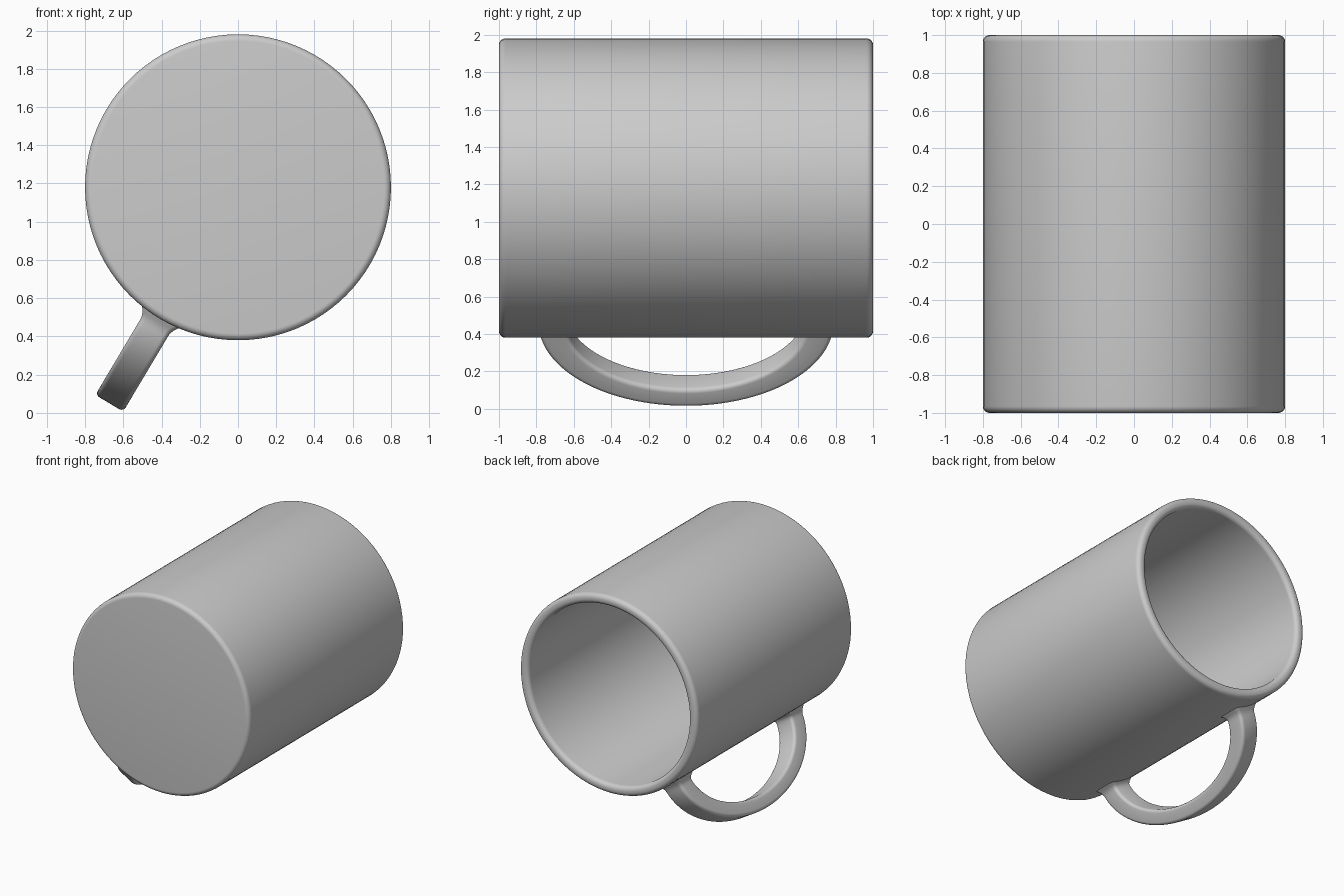
import bpy, bmesh
from math import sin, cos, radians, pi
from mathutils import Vector

cube = bpy.data.objects.get("Cube")
if cube:
    bpy.data.objects.remove(cube, do_unlink=True)

AXIS_Z = 1.18            # height of the mug's axis
RADIUS = 0.8
TILT = radians(30.8)     # handle's lean from straight down

clay = bpy.data.materials.new("grey_ceramic")
clay.use_nodes = True
clay.diffuse_color = (0.6, 0.6, 0.6, 1)
clay.node_tree.nodes["Principled BSDF"].inputs["Base Color"].default_value = (0.6, 0.6, 0.6, 1)


def finish(name, bm):
    bmesh.ops.recalc_face_normals(bm, faces=bm.faces)
    mesh = bpy.data.meshes.new(name)
    bm.to_mesh(mesh)
    bm.free()
    mesh.materials.append(clay)
    obj = bpy.data.objects.new(name, mesh)
    bpy.context.collection.objects.link(obj)
    bpy.ops.object.select_all(action='DESELECT')
    obj.select_set(True)
    bpy.context.view_layer.objects.active = obj
    bpy.ops.object.shade_smooth_by_angle(angle=radians(35))
    return obj


def rounded(center, radius, start, steps=6):
    """Quarter-circle of points, turning counter-clockwise from start."""
    return [(center[0] + radius * cos(start + pi / 2 * i / steps),
             center[1] + radius * sin(start + pi / 2 * i / steps))
            for i in range(steps + 1)]


# Mug body: hollow cup profile (radius, y) turned about the y axis
edge, inner, floor = 0.035, 0.72, -0.92
profile = [(0, -1)]
profile += rounded((RADIUS - edge, -1 + edge), edge, -pi / 2)
profile += rounded((RADIUS - edge, 1 - edge), edge, 0)
profile += rounded((inner + edge, 1 - edge), edge, pi / 2)
profile += rounded((inner - edge, floor + edge), edge, -pi / 2)[::-1]
profile += [(0, floor)]

bm = bmesh.new()
verts = [bm.verts.new((r, y, AXIS_Z)) for r, y in profile]
edges = [bm.edges.new(pair) for pair in zip(verts, verts[1:])]
bmesh.ops.spin(bm, geom=verts + edges, cent=(0, 0, AXIS_Z), axis=(0, 1, 0),
               angle=2 * pi, steps=96)
bmesh.ops.remove_doubles(bm, verts=bm.verts, dist=0.0005)
finish("mug_body", bm)

# Handle: rounded bar swept along a half ellipse, flared where it meets the body
out_dir = Vector((-sin(TILT), 0, -cos(TILT)))
side_dir = Vector((cos(TILT), 0, -sin(TILT)))
along = Vector((0, 1, 0))
origin = Vector((0, 0, AXIS_Z))


def arc_point(half_length, reach, a):
    return origin + out_dir * (RADIUS + reach * sin(a)) + along * half_length * cos(a)


def bar_section(half_a, half_b, r=0.025):
    points = []
    for i, (sa, sb) in enumerate([(1, 1), (-1, 1), (-1, -1), (1, -1)]):
        points += rounded((sa * (half_a - r), sb * (half_b - r)), r, i * pi / 2, 5)
    return points


bm = bmesh.new()
rings, STEPS = [], 96
for i in range(STEPS + 1):
    a = radians(-8 + 196 * i / STEPS)
    outer = arc_point(0.789, 0.515, a)
    inside = arc_point(0.64, 0.404, a)
    middle, half = (outer + inside) / 2, (outer - inside) / 2
    height = (middle - origin).dot(out_dir)
    flare = 0.03 * min(1, max(0, (0.85 - height) / 0.06)) ** 2
    rings.append([bm.verts.new(middle + half.normalized() * u + side_dir * v)
                  for u, v in bar_section(half.length + flare, 0.085 + flare)])
for r0, r1 in zip(rings, rings[1:]):
    for k in range(len(r0)):
        n = (k + 1) % len(r0)
        bm.faces.new((r0[k], r0[n], r1[n], r1[k]))
for cap in (rings[0], rings[-1]):
    bm.faces.new(cap)
finish("handle", bm)
